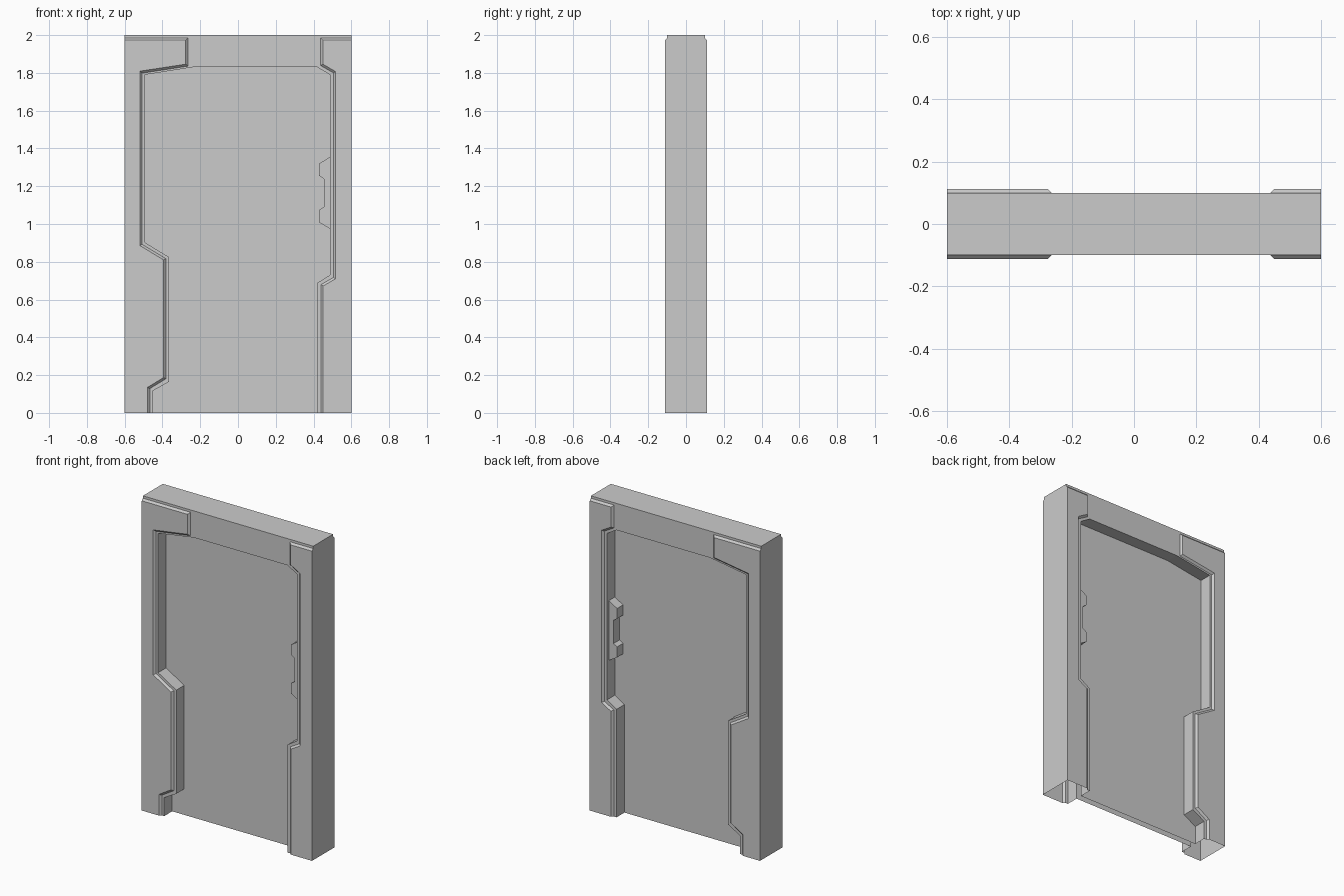
import bpy, bmesh
from mathutils import Vector

if "Cube" in bpy.data.objects:
    bpy.data.objects.remove(bpy.data.objects["Cube"])

# Half depths of trim face, raised panels, door leaf and handle
TRIM, RAISED, DOOR, HANDLE = 0.10, 0.112, 0.02, 0.08

# Opening outline (x, z)
opening = [(-.45, 0), (-.45, .117), (-.365, .165), (-.365, .825), (-.493, .902), (-.493, 1.79),
           (-.24, 1.83), (.42, 1.83), (.487, 1.79), (.487, .73), (.42, .688), (.42, 0)]
# Top edges of the raised side panels, from the top down
left = [(-.6, 1.973), (-.277, 1.973), (-.277, 1.846), (-.52, 1.809), (-.52, .886),
        (-.394, .81), (-.394, .187), (-.479, .135), (-.479, 0)]
right = [(.6, 1.973), (.449, 1.973), (.449, 1.846), (.517, 1.807), (.517, .71),
         (.451, .672), (.451, 0)]
handle = [(.487, 1.355), (.43, 1.32), (.43, 1.255), (.455, 1.238), (.455, 1.09),
          (.43, 1.075), (.43, 1.008), (.487, .975)]


def offset(path, d):
    """Mitred offset of an open path."""
    p = [Vector(q) for q in path]
    normals = []
    for a, b in zip(p, p[1:]):
        t = (b - a).normalized()
        normals.append(Vector((-t.y, t.x)))
    out = []
    for i, q in enumerate(p):
        n0, n1 = normals[max(i - 1, 0)], normals[min(i, len(normals) - 1)]
        out.append(tuple(q + (n0 + n1) * (d / (1 + n0.dot(n1)))))
    return out


def face(bm, pts, y):
    return bm.faces.new([bm.verts.new((x, y, z)) for x, z in pts])


def strip(bm, a, ya, b, yb):
    """Quads between two paths lying at two depths."""
    for i in range(len(a) - 1):
        bm.faces.new([bm.verts.new(c) for c in (
            (a[i][0], ya, a[i][1]), (a[i + 1][0], ya, a[i + 1][1]),
            (b[i + 1][0], yb, b[i + 1][1]), (b[i][0], yb, b[i][1]))])


def finish(bm, name, recalc=True):
    bmesh.ops.remove_doubles(bm, verts=bm.verts, dist=1e-5)
    if recalc:
        bmesh.ops.recalc_face_normals(bm, faces=bm.faces)
    me = bpy.data.meshes.new(name)
    bm.to_mesh(me)
    bm.free()
    bpy.context.collection.objects.link(bpy.data.objects.new(name, me))


# Frame: trim face, chamfered raised panels and jambs on both faces, open below
left_base, right_base = offset(left, .012), offset(right, -.012)
bm = bmesh.new()
for s in (-1, 1):
    face(bm, [(-.6, 2)] + left_base + opening + right_base[::-1] + [(.6, 2)], s * TRIM)
    for top, base, x in ((left, left_base, -.6), (right, right_base, .6)):
        face(bm, top + [(x, 0)], s * RAISED)
        strip(bm, top, s * RAISED, base, s * TRIM)
    strip(bm, opening, s * TRIM, opening, s * DOOR)
# Outer sides and top
half = [(RAISED, 0), (RAISED, 1.973), (TRIM, 1.985), (TRIM, 2)]
section = half + [(-y, z) for y, z in half[::-1]]
for x in (-.6, .6):
    bm.faces.new([bm.verts.new((x, y, z)) for y, z in section])
strip(bm, [(-.6, 2), (.6, 2)], -TRIM, [(-.6, 2), (.6, 2)], TRIM)
finish(bm, "door_frame")

# Door leaf: front and back skins
bm = bmesh.new()
face(bm, opening[::-1], -DOOR)
face(bm, opening, DOOR)
finish(bm, "door_leaf", recalc=False)

# Handles on both sides
for s, name in ((-1, "front_handle"), (1, "back_handle")):
    bm = bmesh.new()
    face(bm, handle, s * HANDLE)
    loop = handle + handle[:1]
    strip(bm, loop, s * HANDLE, loop, s * DOOR)
    finish(bm, name)
